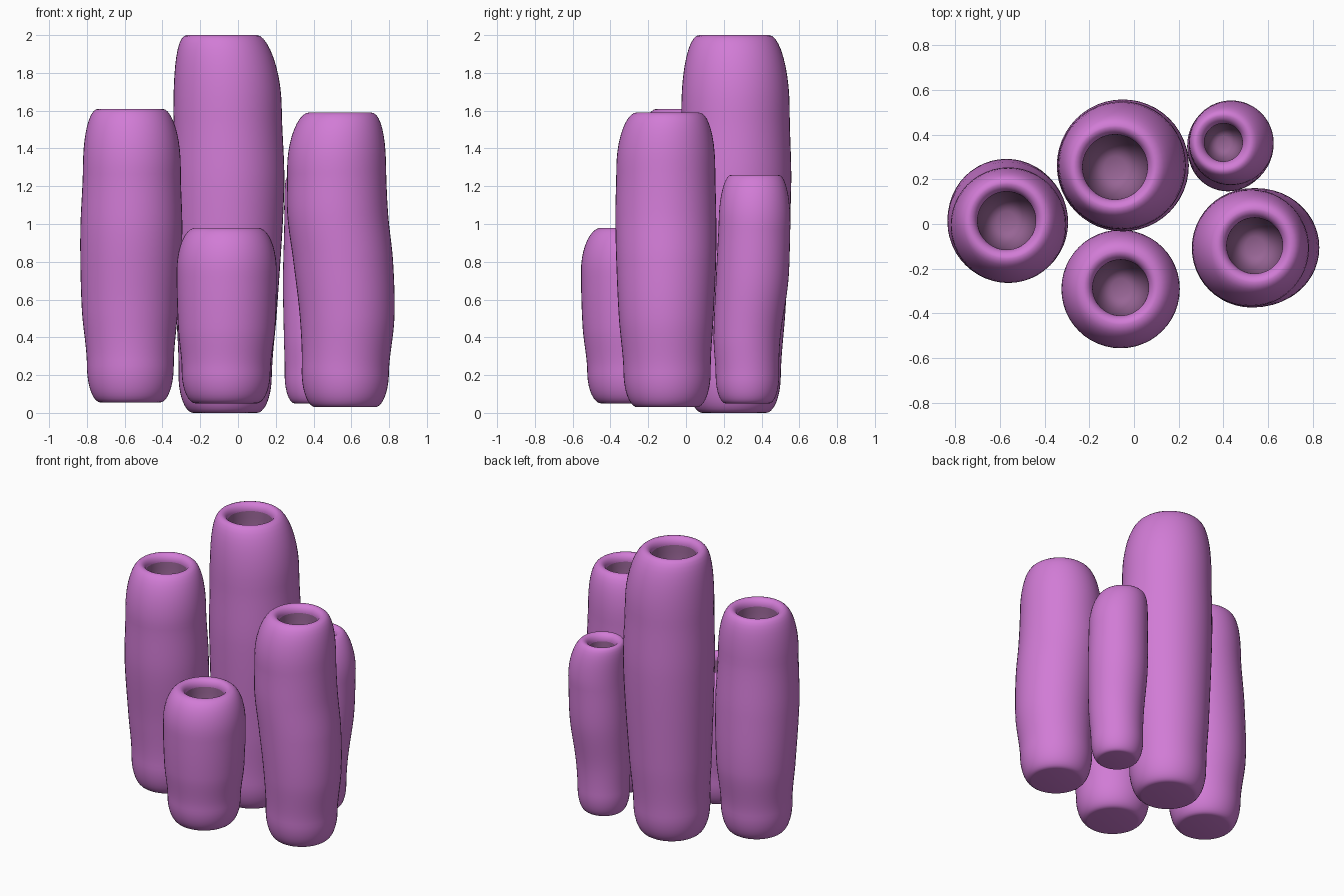
import bpy
import bmesh
from math import sin, cos, pi

SIDES = 48
STEPS = 10
LIP = 0.05     # depth and width of the rounded inner lip

if "Cube" in bpy.data.objects:
    bpy.data.objects.remove(bpy.data.objects["Cube"])


def material(name, colour):
    mat = bpy.data.materials.new(name)
    mat.use_nodes = True
    mat.diffuse_color = colour
    mat.node_tree.nodes["Principled BSDF"].inputs["Base Color"].default_value = colour
    return mat


outer_pink = material("orchid_pink", (0.64, 0.2, 0.67, 1))
inner_mauve = material("dusky_mauve", (0.31, 0.13, 0.3, 1))


def body_rings(stations):
    """Smooth Hermite interpolation of (z, x, y, radius) stations along z."""
    last = len(stations) - 1

    def slope(i, k):
        if k == 3 and i in (0, last):
            return 0
        a, b = stations[max(i - 1, 0)], stations[min(i + 1, last)]
        return (b[k] - a[k]) / (b[0] - a[0])

    rings = []
    for i in range(last):
        p, q = stations[i], stations[i + 1]
        h = q[0] - p[0]
        for s in range(STEPS):
            t = s / STEPS
            ring = [p[0] + h * t]
            for k in (1, 2, 3):
                ring.append(p[k] * (1 + 2 * t) * (1 - t) ** 2
                            + q[k] * t * t * (3 - 2 * t)
                            + h * slope(i, k) * t * (1 - t) ** 2
                            + h * slope(i + 1, k) * t * t * (t - 1))
            rings.append(ring)
    return rings + [list(stations[last])]


def tube(name, base, mouth, hole, stations):
    """Mouth is the (z, x, y) centre of the rim."""
    angles = [pi / 2 * s / STEPS for s in range(STEPS + 1)]
    top, mx, my = mouth
    z0, x0, y0, r0 = stations[0]
    z1, x1, y1, r1 = stations[-1]
    flat, crest = r0 * 0.68, hole + LIP * 0.8
    # rounded foot, body, long outer shoulder drifting to the mouth
    rings = [(base + (z0 - base) * (1 - cos(a)), x0, y0,
              flat + (r0 - flat) * sin(a)) for a in angles[:-1]]
    rings += body_rings(stations)
    rings += [(z1 + (top - z1) * sin(a),
               x1 + (mx - x1) * sin(a) ** 2, y1 + (my - y1) * sin(a) ** 2,
               crest + (r1 - crest) * cos(a)) for a in angles[1:]]
    # inner lip, then the steep pit with a rounded floor
    rings += [(top - LIP * (1 - cos(a)), mx, my,
               crest - (crest - hole) * sin(a)) for a in angles[1:]]
    pit_start = len(rings) - 1
    depth = hole * 2
    rings += [(top - LIP - depth * sin(a), mx, my,
               hole * cos(a) ** 0.6) for a in angles[1:-1]]

    bm = bmesh.new()
    loops = [[bm.verts.new((x + r * cos(2 * pi * j / SIDES),
                            y + r * sin(2 * pi * j / SIDES), z))
              for j in range(SIDES)] for z, x, y, r in rings]
    for i in range(len(loops) - 1):
        a, b = loops[i], loops[i + 1]
        for j in range(SIDES):
            k = (j + 1) % SIDES
            face = bm.faces.new((a[j], a[k], b[k], b[j]))
            face.material_index = int(i >= pit_start)
    bm.faces.new(loops[0][::-1])
    floor = bm.verts.new((mx, my, top - LIP - depth))
    for j in range(SIDES):
        face = bm.faces.new((loops[-1][j], loops[-1][(j + 1) % SIDES], floor))
        face.material_index = 1
    for face in bm.faces:
        face.smooth = True
    mesh = bpy.data.meshes.new(name)
    bm.to_mesh(mesh)
    bm.free()
    mesh.materials.append(outer_pink)
    mesh.materials.append(inner_mauve)
    bpy.context.collection.objects.link(bpy.data.objects.new(name, mesh))


# Stations are (z, x, y, radius) from the foot to the start of the shoulder
tube("tall_back_tube", 0, (2, -0.085, 0.255), 0.145, [
    (0.2, -0.068, 0.255, 0.247), (0.55, -0.06, 0.26, 0.267),
    (1.2, -0.05, 0.262, 0.295), (1.6, -0.055, 0.262, 0.287)])
tube("right_tube", 0.055, (1.61, -0.57, 0.015), 0.13, [
    (0.25, -0.57, 0.025, 0.23), (0.55, -0.572, 0.035, 0.255),
    (0.95, -0.565, 0.01, 0.27), (1.3, -0.562, -0.005, 0.259)])
tube("small_back_tube", 0.05, (1.26, 0.4, 0.365), 0.085, [
    (0.2, 0.415, 0.325, 0.168), (0.4, 0.42, 0.323, 0.177),
    (0.7, 0.43, 0.35, 0.192), (1.0, 0.435, 0.363, 0.19)])
tube("left_tube", 0.03, (1.59, 0.54, -0.097), 0.125, [
    (0.22, 0.568, -0.1, 0.231), (0.5, 0.578, -0.105, 0.25),
    (0.8, 0.557, -0.105, 0.264), (1.05, 0.528, -0.107, 0.267),
    (1.29, 0.522, -0.107, 0.262)])
tube("short_front_tube", 0.05, (0.98, -0.06, -0.285), 0.125, [
    (0.22, -0.063, -0.288, 0.235), (0.45, -0.06, -0.29, 0.257),
    (0.75, -0.06, -0.291, 0.265)])
